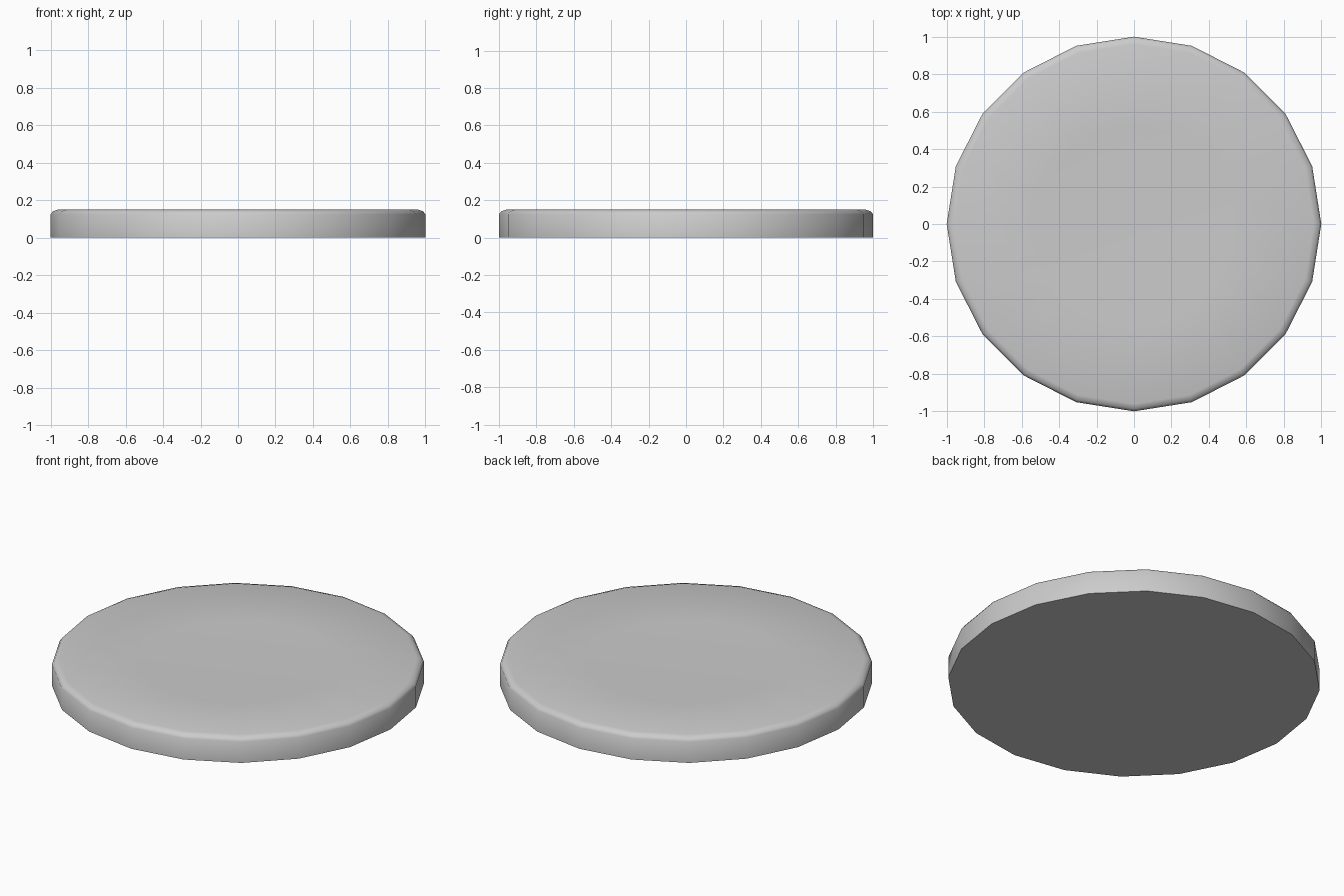
import bpy, bmesh, math

if "Cube" in bpy.data.objects:
    bpy.data.objects.remove(bpy.data.objects["Cube"])

SIDES = 20

# Half profile (radius, height): wall, rounded rim, gently dished top, flat well
profile = [(1.0, 0.0), (1.0, 0.125), (0.988, 0.141), (0.96, 0.15),
           (0.53, 0.137)]

bm = bmesh.new()
rings = []
for r, z in profile:
    rings.append([bm.verts.new((r * math.cos(2 * math.pi * i / SIDES),
                                r * math.sin(2 * math.pi * i / SIDES), z))
                  for i in range(SIDES)])

# Side and top bands
for low, high in zip(rings, rings[1:]):
    for i in range(SIDES):
        j = (i + 1) % SIDES
        bm.faces.new((low[i], low[j], high[j], high[i]))

# Flat base and flat centre well
bm.faces.new(list(reversed(rings[0])))
bm.faces.new(rings[-1])

mesh = bpy.data.meshes.new("round_plate")
bm.to_mesh(mesh)
bm.free()
plate = bpy.data.objects.new("round_plate", mesh)
bpy.context.collection.objects.link(plate)

# Smooth wall and rim, sharp base edge
bpy.context.view_layer.objects.active = plate
plate.select_set(True)
bpy.ops.object.shade_smooth_by_angle(angle=math.radians(50))
